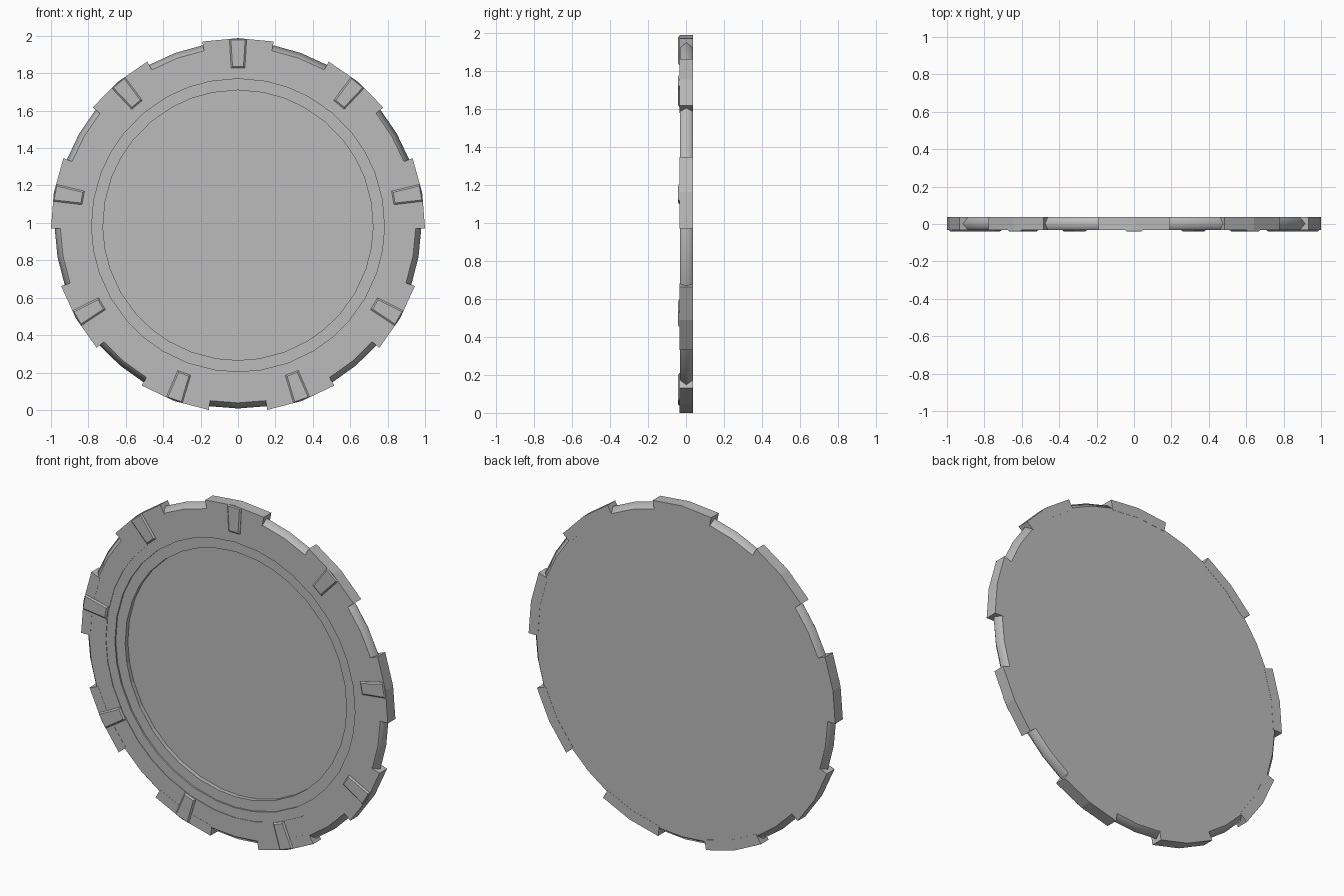
import bpy, bmesh
from math import radians, sin, cos

if "Cube" in bpy.data.objects:
    bpy.data.objects.remove(bpy.data.objects["Cube"], do_unlink=True)

TEETH = 9
STEP = 360 / TEETH
HALF = 11                      # half the angle of one tooth
CENTRE = cos(radians(STEP / 2 - HALF))

grey = bpy.data.materials.new("plain_grey")
grey.use_nodes = True
grey.diffuse_color = (0.5, 0.5, 0.5, 1)
grey.node_tree.nodes["Principled BSDF"].inputs["Base Color"].default_value = (0.5, 0.5, 0.5, 1)


def polar(r, deg, y, across=0):
    """Point on the disc at radius r, moved sideways by across."""
    a = radians(deg)
    return (r * cos(a) - across * sin(a), y, CENTRE + r * sin(a) + across * cos(a))


def finish(name, bm):
    bmesh.ops.recalc_face_normals(bm, faces=bm.faces)
    mesh = bpy.data.meshes.new(name)
    bm.to_mesh(mesh)
    bm.free()
    mesh.materials.append(grey)
    obj = bpy.data.objects.new(name, mesh)
    bpy.context.collection.objects.link(obj)
    return obj


def loft(bm, rings, closed):
    """Join rings of points; cap both ends, or close into a loop."""
    rows = [[bm.verts.new(p) for p in ring] for ring in rings]
    pairs = list(zip(rows, rows[1:]))
    if closed:
        pairs.append((rows[-1], rows[0]))
    else:
        bm.faces.new(rows[0])
        bm.faces.new(rows[-1])
    for a, b in pairs:
        for i in range(len(a)):
            j = (i + 1) % len(a)
            bm.faces.new((a[i], a[j], b[j], b[i]))


def lathe(name, profile, closed):
    angles = [90 + STEP * k + d for k in range(TEETH) for d in (-HALF, 0, HALF, STEP / 2)]
    bm = bmesh.new()
    loft(bm, [[polar(r, a, y) for a in angles] for r, y in profile], closed)
    return finish(name, bm)


# Disc with a stepped recess in the front
lathe("disc_body", [(0.95, 0.037), (0.95, -0.032), (0.84, -0.032), (0.84, -0.029),
                    (0.783, -0.029), (0.783, -0.02), (0.722, -0.02), (0.722, 0.005)], False)

# Ridged rim seen between the teeth
rim = lathe("ridged_rim", [(0.95, 0.037), (0.98, 0.002), (0.95, -0.032)], True)
bpy.ops.object.select_all(action='DESELECT')
rim.select_set(True)
bpy.context.view_layer.objects.active = rim
bpy.ops.object.shade_smooth_by_angle(angle=radians(95))

for k in range(TEETH):
    mid = 90 + STEP * k

    # Block tooth on the edge
    bm = bmesh.new()
    loft(bm, [[polar(r, mid + d, y) for r, y in
               ((0.94, -0.033), (1, -0.033), (1, 0.038), (0.94, 0.038))]
              for d in (-HALF, 0, HALF)], False)
    finish(f"edge_tooth_{k + 1}", bm)

    # Tapered raised bar with sloping sides
    bm = bmesh.new()
    loft(bm, [[polar(r, mid, y, s) for r, s in
               ((0.84 + inset, -0.037 + inset), (0.995 - inset / 2, -0.046 + inset),
                (0.995 - inset / 2, 0.046 - inset), (0.84 + inset, 0.037 - inset))]
              for y, inset in ((-0.025, 0), (-0.034, 0), (-0.041, 0.008))], False)
    finish(f"front_bar_{k + 1}", bm)
